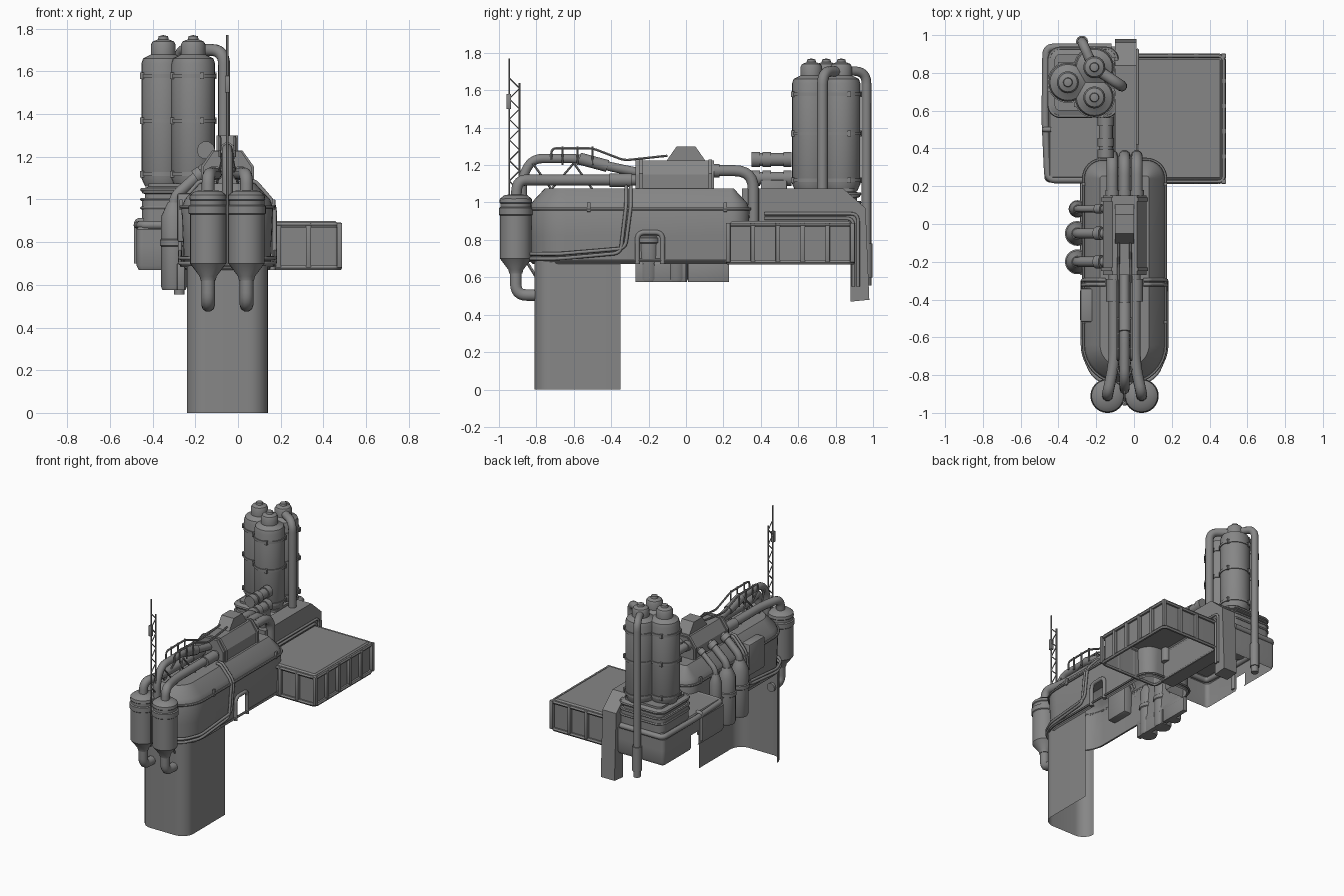
import bpy, bmesh, math
from mathutils import Vector

cube = bpy.data.objects.get("Cube")
if cube:
    bpy.data.objects.remove(cube, do_unlink=True)

metal = bpy.data.materials.new("grey_metal")
metal.use_nodes = True
GREY = (0.24, 0.24, 0.24, 1)
metal.diffuse_color = GREY
metal.node_tree.nodes["Principled BSDF"].inputs["Base Color"].default_value = GREY
CX = -0.05  # centre line of the hull


def select(ob):
    bpy.ops.object.select_all(action='DESELECT')
    ob.select_set(True)
    bpy.context.view_layer.objects.active = ob


def finish(name, bm, smooth=True):
    me = bpy.data.meshes.new(name)
    bmesh.ops.recalc_face_normals(bm, faces=bm.faces)
    bm.to_mesh(me)
    bm.free()
    me.materials.append(metal)
    ob = bpy.data.objects.new(name, me)
    bpy.context.collection.objects.link(ob)
    select(ob)
    if smooth:
        bpy.ops.object.shade_smooth_by_angle(angle=math.radians(35))
    return ob


def box(name, x, y, z, bevel=0.0):
    bm = bmesh.new()
    bmesh.ops.create_cube(bm, size=1)
    for v in bm.verts:
        v.co = [sum(r) / 2 + c * (r[1] - r[0]) for c, r in zip(v.co, (x, y, z))]
    if bevel:
        bmesh.ops.bevel(bm, geom=bm.edges[:], offset=bevel, segments=2, affect='EDGES', profile=0.5)
    return finish(name, bm)


def lathe(name, x, y, profile, n=24):
    """Spin a radius/height profile about a vertical axis."""
    bm = bmesh.new()
    vs = [bm.verts.new((r, 0, z)) for r, z in profile]
    es = [bm.edges.new(p) for p in zip(vs, vs[1:])]
    bmesh.ops.spin(bm, geom=vs + es, axis=(0, 0, 1), cent=(0, 0, 0), steps=n, angle=math.tau)
    bmesh.ops.remove_doubles(bm, verts=bm.verts, dist=0.0005)
    bmesh.ops.translate(bm, verts=bm.verts, vec=(x, y, 0))
    return finish(name, bm)


def tube(name, pts, r, bend=0.0, sides=3):
    """Pipe along a path whose corners are rounded by the bend length."""
    pts = [Vector(p) for p in pts]
    path = [pts[0]]
    for a, b, c in zip(pts, pts[1:], pts[2:]):
        k = min(bend, (a - b).length * 0.49, (c - b).length * 0.49)
        if k < 0.002:
            path.append(b)
            continue
        p, q = b + (a - b).normalized() * k, b + (c - b).normalized() * k
        path += [p.lerp(b, t / 6).lerp(b.lerp(q, t / 6), t / 6) for t in range(7)]
    path.append(pts[-1])
    cu = bpy.data.curves.new(name, 'CURVE')
    cu.dimensions = '3D'
    cu.bevel_depth, cu.bevel_resolution, cu.use_fill_caps = r, sides, True
    sp = cu.splines.new('POLY')
    sp.points.add(len(path) - 1)
    for s, p in zip(sp.points, path):
        s.co = (*p, 1)
    cu.materials.append(metal)
    ob = bpy.data.objects.new(name, cu)
    bpy.context.collection.objects.link(ob)
    select(ob)
    bpy.ops.object.convert(target='MESH')
    bpy.ops.object.shade_smooth_by_angle(angle=math.radians(50))


def outline(x, y, front, back, inset=0.0, n=8):
    """Rounded rectangle, with separate front and back corner radii."""
    pts = []
    for cx, cy, r, a in ((x[1], y[0], front, -90), (x[1], y[1], back, 0),
                         (x[0], y[1], back, 90), (x[0], y[0], front, 180)):
        sx, sy = (1 if cx == x[0] else -1), (1 if cy == y[0] else -1)
        rr, e = max(r - inset, 0.005), max(inset - r + 0.005, 0)
        for i in range(n + 1):
            t = math.radians(a + 90 * i / n)
            pts.append((cx + sx * (r + e) + rr * math.cos(t), cy + sy * (r + e) + rr * math.sin(t)))
    return pts


def rim(name, x, y, front, back, z, r, inset=0.0):
    ring = outline(x, y, front, back, inset)
    tube(name, [(*p, z) for p in ring + ring[:1]], r, 0, 1)


def loft(name, x, y, front, back, levels, floor=True):
    """Stack of rounded rectangles given as height and inset."""
    bm = bmesh.new()
    rings = [[bm.verts.new((*p, z)) for p in outline(x, y, front, back, i)] for z, i in levels]
    for a, b in zip(rings, rings[1:]):
        for i in range(len(a)):
            j = (i + 1) % len(a)
            bm.faces.new((a[i], a[j], b[j], b[i]))
    bm.faces.new(rings[-1])
    if floor:
        bm.faces.new(rings[0][::-1])
    return finish(name, bm)


def extrude(name, profile, axis, span):
    """Profile of (horizontal, z) points extruded along x (axis 0) or y (axis 1)."""
    bm = bmesh.new()
    f = bm.faces.new([bm.verts.new((span[0], h, z) if axis == 0 else (h, span[0], z)) for h, z in profile])
    g = bmesh.ops.extrude_face_region(bm, geom=[f])
    step = Vector((0, 0, 0))
    step[axis] = span[1] - span[0]
    bmesh.ops.translate(bm, verts=[v for v in g["geom"] if isinstance(v, bmesh.types.BMVert)], vec=step)
    return finish(name, bm, False)


def cut_doorway(ob, x, y, top):
    """Remove the faces of a thin wall inside a doorway rectangle."""
    bm = bmesh.new()
    bm.from_mesh(ob.data)
    for co, no in (((0, y[0], 0), (0, 1, 0)), ((0, y[1], 0), (0, 1, 0)), ((0, 0, top), (0, 0, 1))):
        bmesh.ops.bisect_plane(bm, geom=bm.verts[:] + bm.edges[:] + bm.faces[:], plane_co=co, plane_no=no)
    hole = []
    for f in bm.faces:
        c = f.calc_center_median()
        if x[0] < c.x < x[1] and y[0] < c.y < y[1] and c.z < top:
            hole.append(f)
    bmesh.ops.delete(bm, geom=hole, context='FACES')
    bm.to_mesh(ob.data)
    bm.free()


# Support leg: an open sheet with rounded front corners and one side wall
bm = bmesh.new()
shell = [p for p in outline((-0.24, 0.14), (-0.81, -0.35), 0.09, 0.01) if p[1] < -0.71]
shell = [(0.14, -0.35)] + sorted(shell, key=lambda p: -math.atan2(p[1] + 0.7, p[0] - CX) % math.tau)
low, high = ([bm.verts.new((*p, z)) for p in shell] for z in (0, 0.7))
for i in range(len(shell) - 1):
    bm.faces.new((low[i], low[i + 1], high[i + 1], high[i]))
finish("support_leg", bm)

# Hollow main hull with a doorway, its trim and the cowl on top
HX, HY = (-0.265, 0.165), (-0.84, 0.34)
hull = loft("hull", HX, HY, 0.2, 0.1, [(0.67, 0.02), (0.68, 0.012), (0.96, 0), (1.0, 0.015), (1.075, 0.085)], False)
cut_doorway(hull, (0.1, 0.2), (-0.25, -0.135), 0.82)
for z, e in ((0.69, 0.0), (0.965, -0.003)):
    rim("hull_trim", HX, HY, 0.2, 0.1, z, 0.008, e)
cowl = [(-0.165, 1.04), (0.065, 1.04), (0.065, 1.15), (0.015, 1.225), (-0.115, 1.225), (-0.165, 1.15)]
extrude("cowl", cowl, 1, (-0.27, 0.15))
for y in (-0.25, 0.12):
    extrude("cowl_band", [(CX + (x - CX) * 1.08, z + 0.005) for x, z in cowl], 1, (y, y + 0.02))
extrude("cowl_peak", [(-0.12, 1.2), (-0.05, 1.3), (0.05, 1.3), (0.12, 1.2)], 0, (CX - 0.05, CX + 0.05))
tube("doorway_frame", [(0.162, -0.26, 0.67), (0.162, -0.26, 0.84), (0.162, -0.125, 0.84),
                       (0.162, -0.125, 0.67)], 0.014, 0.04)
box("right_locker", (-0.285, -0.2), (-0.52, -0.34), (0.8, 1.03), 0.012)
for y in ((-0.27, 0.0), (0.01, 0.23)):
    box("right_skirt", (-0.285, -0.25), y, (0.575, 0.7), 0.004)

# Rear pipes from the cowl down behind the hull
for x in (-0.115, CX, 0.015):
    tube("rear_pipe", [(x, 0.1, 1.17), (x, 0.36, 1.17), (x, 0.36, 0.8)], 0.031, 0.1)
    tube("rear_pipe_collar", [(x, 0.15, 1.17), (x, 0.18, 1.17)], 0.037)

# Front tanks with feed and drain pipes
for s in (-1, 1):
    x = CX + s * 0.09
    lathe("front_tank", x, -0.91, [(0, 0.62), (0.035, 0.62), (0.04, 0.64), (0.085, 0.7), (0.085, 0.93),
          (0.091, 0.935), (0.091, 0.97), (0.083, 0.975), (0.083, 0.995), (0.088, 1.0),
          (0.085, 1.02), (0.06, 1.04), (0, 1.045)])
    tube("drain_pipe", [(x, -0.91, 0.65), (x, -0.91, 0.505), (x, -0.79, 0.505)], 0.032, 0.1)
    tube("feed_pipe", [(x, -0.91, 1.02), (x, -0.9, 1.12), (CX + s * 0.055, -0.74, 1.12),
                       (CX + s * 0.055, -0.25, 1.12)], 0.03, 0.09)
    tube("feed_collar", [(CX + s * 0.06, -0.41, 1.12), (CX + s * 0.06, -0.29, 1.12)], 0.038)
    tube("top_rail", [(CX + s * 0.035, -0.72, 1.23), (CX + s * 0.035, -0.72, 1.29), (CX + s * 0.035, -0.5, 1.29),
                      (CX + s * 0.035, -0.33, 1.225), (CX + s * 0.03, -0.1, 1.25)], 0.007, 0.03, 1)
    for y in (-0.66, -0.58, -0.5):
        tube("rail_post", [(CX + s * 0.035, y, 1.2), (CX + s * 0.035, y, 1.3)], 0.006, 0, 1)
    # Bracing under the pipes and conduits along the hull
    for a, b in ((-0.82, -0.72), (-0.6, -0.72), (-0.6, -0.5)):
        tube("pipe_brace", [(CX + s * 0.02, a, 1.21), (CX + s * 0.05, b, 1.07)], 0.006, 0, 1)
    tube("tank_bracket", [(x, -0.85, 0.68), (CX + s * 0.1, -0.8, 0.6)], 0.008, 0, 1)
    w = 0.222
    for d in (0, 0.025):
        tube("hull_conduit", [(CX + s * 0.09, -0.85, 0.7 + d), (CX + s * 0.17, -0.8, 0.7 + d),
                              (CX + s * w, -0.68, 0.7 + d), (CX + s * w, -0.35 + d, 0.73 + d),
                              (CX + s * w, -0.32 + d, 0.98), (CX + s * 0.13, -0.32 + d, 1.085),
                              (CX + s * 0.1, -0.32 + d, 1.085)], 0.01, 0.04, 2)
    for y in (-0.53, 0.2):
        box("hull_clamp", (CX + s * 0.217 - 0.008, CX + s * 0.217 + 0.008), (y, y + 0.02), (0.95, 1.0), 0.003)

# Central upper pipe with a sleeve
tube("upper_pipe", [(CX, -0.25, 1.16), (CX, -0.4, 1.19), (CX, -0.57, 1.235), (CX, -0.82, 1.235),
                    (CX, -0.875, 1.14), (CX, -0.875, 0.95)], 0.026, 0.06)
tube("upper_pipe_sleeve", [(CX, -0.42, 1.195), (CX, -0.57, 1.235)], 0.034)

# Antenna mast with a flat lattice
tube("mast_pole", [(CX, -0.945, 0.7), (CX, -0.945, 1.77)], 0.006, 0, 1)
tube("mast_back", [(CX, -0.89, 1.0), (CX, -0.89, 1.64)], 0.006, 0, 1)
for i in range(11):
    ya, yb = (-0.945, -0.89) if i % 2 else (-0.89, -0.945)
    tube("mast_lattice", [(CX, ya, 1.06 + i * 0.055), (CX, yb, 1.115 + i * 0.055)], 0.004, 0, 1)
box("mast_unit", (CX - 0.012, CX + 0.012), (-0.96, -0.935), (1.5, 1.58), 0.004)

# Rear spine that hooks down at the back
extrude("rear_spine", [(0.3, 0.67), (0.3, 1.075), (0.84, 1.075), (0.96, 0.97), (0.98, 0.48),
                       (0.88, 0.47), (0.88, 0.67)], 0, (-0.1, 0.012))
for d in (0, 0.025):
    tube("spine_conduit", [(0.018, 0.42, 0.94 - d), (0.018, 0.92 - d, 0.94 - d), (0.018, 0.92 - d, 0.55)], 0.009, 0.04, 2)

# Left platform: hollow deck with framed walls
PX, PY = (0.0, 0.475), (0.225, 0.89)
loft("platform", PX, PY, 0.02, 0.02, [(0.68, 0.01), (0.89, 0.01), (0.9, 0.02)], False)
for z in (0.68, 0.88):
    rim("platform_rim", PX, PY, 0.03, 0.03, z, 0.013)
posts = [(0.475, 0.225 + i * 0.133) for i in range(6)]
posts += [(x, y) for x in (0.19, 0.33) for y in PY]
for x, y in posts:
    box("platform_post", (x - 0.012, x + 0.012), (y - 0.012, y + 0.012), (0.68, 0.89), 0.003)

# Right rear block: hollow, with a doorway and perimeter pipe
block = loft("rear_block", (-0.475, -0.08), (0.22, 0.94), 0.03, 0.03, [(0.67, 0.01), (0.69, 0.0), (0.86, 0), (0.9, 0.03)], False)
cut_doorway(block, (-0.5, -0.4), (0.53, 0.62), 0.78)
tube("block_pipe", [(-0.2, 0.235, 0.88), (-0.455, 0.235, 0.88), (-0.47, 0.56, 0.88), (-0.465, 0.935, 0.88),
                    (-0.12, 0.935, 0.88)], 0.02, 0.04)
tube("block_down_pipe", [(-0.44, 0.5, 0.9), (-0.475, 0.5, 0.9), (-0.475, 0.5, 0.7)], 0.014, 0.03)
BX, BY = (-0.45, -0.09), (0.57, 0.93)
loft("tank_base", BX, BY, 0.06, 0.06, [(0.88, 0), (1.0, 0), (1.005, 0.015), (1.025, 0.015),
                                       (1.03, 0), (1.05, 0), (1.06, 0.03), (1.075, 0.03)])
for z in (0.96, 1.0, 1.045):
    rim("base_rail", BX, BY, 0.06, 0.06, z, 0.009)

# Three tall storage tanks
body = [(0, 1.06), (0.085, 1.06), (0.103, 1.1), (0.103, 1.635), (0.095, 1.66), (0.065, 1.675), (0.058, 1.68),
        (0.058, 1.725), (0.05, 1.74), (0.025, 1.75), (0.022, 1.765), (0, 1.77)]
for x, y in ((-0.35, 0.75), (-0.21, 0.83), (-0.21, 0.67)):
    lathe("tall_tank", x, y, body)
    for z in (1.11, 1.36, 1.57):
        lathe("tank_band", x, y, [(0.1, z), (0.109, z), (0.109, z + 0.018), (0.1, z + 0.018)])
        for a in range(4):
            t = a * math.pi / 2 + 0.4
            px, py = x + 0.108 * math.cos(t), y + 0.108 * math.sin(t)
            box("band_lug", (px - 0.009, px + 0.009), (py - 0.009, py + 0.009), (z - 0.006, z + 0.024))
tube("tank_front_pipe", [(-0.2, 0.82, 1.7), (-0.065, 0.73, 1.7), (-0.065, 0.73, 1.04)], 0.029, 0.07)
tube("tank_rear_pipe", [(-0.22, 0.84, 1.705), (-0.275, 0.965, 1.7), (-0.275, 0.965, 0.555)], 0.026, 0.08)
tube("rear_pipe_sleeve", [(-0.275, 0.965, 0.6), (-0.275, 0.965, 0.78)], 0.033)

# Horizontal gas bottles beside the tanks
for z in (1.23, 1.13):
    tube("gas_bottle", [(-0.15, 0.36, z), (-0.15, 0.56, z)], 0.036)
    for y in (0.35, 0.41, 0.52):
        tube("bottle_ring", [(-0.15, y, z), (-0.15, y + 0.045, z)], 0.043)
box("bottle_stand", (-0.18, -0.11), (0.4, 0.54), (0.9, 1.12), 0.006)

# Right side hanging tanks fed from the cowl
for y, r in ((-0.2, 0.06), (-0.05, 0.06), (0.08, 0.042)):
    x = -0.3
    lathe("side_tank", x, y, [(0, 0.575), (r * 0.9, 0.575), (r, 0.59), (r, 0.78), (r * 1.1, 0.785),
          (r * 1.1, 0.81), (r, 0.815), (r, 0.92), (r * 0.7, 0.96), (r * 0.5, 0.985), (0, 0.985)], 20)
    tube("side_pipe", [(-0.13, y, 1.13), (-0.19, y, 1.11), (x, y, 1.01), (x, y, 0.93)], r * 0.45, 0.05)
    tube("side_pipe_collar", [(-0.17, y, 1.125), (-0.2, y, 1.105)], r * 0.6)
